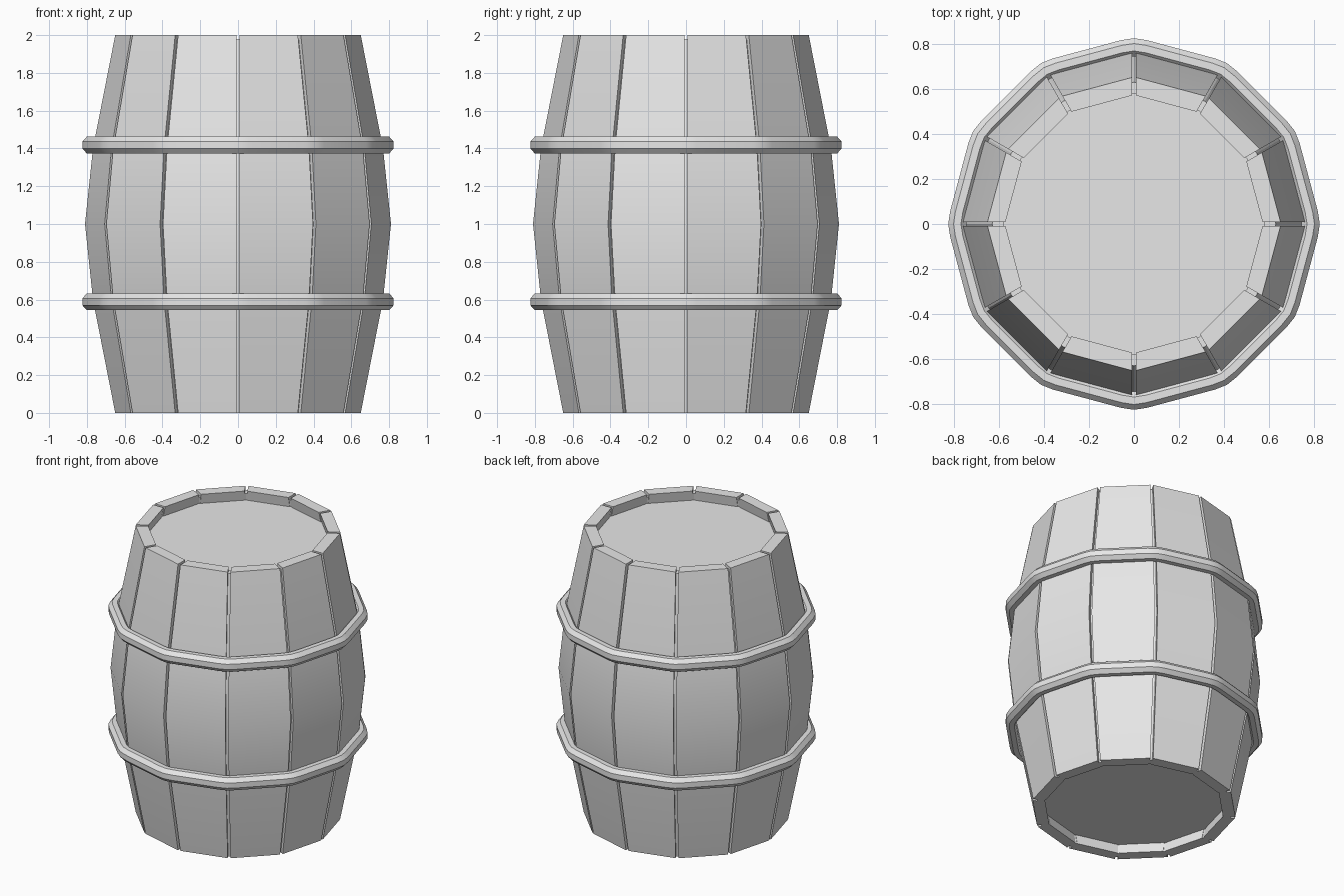
import bpy, bmesh, math

if "Cube" in bpy.data.objects:
    bpy.data.objects.remove(bpy.data.objects["Cube"])

N = 12
PROFILE = [(0.65, 0.0), (0.768, 0.6), (0.81, 1.0), (0.768, 1.4), (0.65, 2.0)]
mat = bpy.data.materials.new("plain grey")
mat.diffuse_color = (0.8, 0.8, 0.8, 1)
mat.use_nodes = True
mat.node_tree.nodes["Principled BSDF"].inputs["Base Color"].default_value = mat.diffuse_color


def finish(bm, name, smooth=None):
    bmesh.ops.recalc_face_normals(bm, faces=bm.faces)
    me = bpy.data.meshes.new(name)
    bm.to_mesh(me)
    bm.free()
    me.materials.append(mat)
    ob = bpy.data.objects.new(name, me)
    bpy.context.collection.objects.link(ob)
    if smooth:
        bpy.ops.object.select_all(action='DESELECT')
        ob.select_set(True)
        bpy.context.view_layer.objects.active = ob
        bpy.ops.object.shade_smooth_by_angle(angle=math.radians(smooth))
    return ob


def sweep(bm, rings, closed):
    """Skin a list of equal point rings; cap the ends unless closed."""
    vs = [[bm.verts.new(p) for p in r] for r in rings]
    m = len(vs[0])
    for i in range(len(vs) - (0 if closed else 1)):
        a, b = vs[i], vs[(i + 1) % len(vs)]
        for j in range(m):
            k = (j + 1) % m
            bm.faces.new((a[j], a[k], b[k], b[j]))
    if not closed:
        bm.faces.new(vs[0])
        bm.faces.new(vs[-1])


def polar(r, a, z):
    return (r * math.cos(a), r * math.sin(a), z)


# staves: bulged planks with narrow parallel gaps
bm = bmesh.new()
GAP = 0.009
for i in range(N):
    a0, a1 = 2 * math.pi * i / N, 2 * math.pi * (i + 1) / N
    rings = []
    for r, z in PROFILE:
        q = r - 0.08
        g, h = GAP / r, GAP / q
        rings.append([polar(r, a0 + g, z), polar(r, a1 - g, z),
                      polar(q, a1 - h, z), polar(q, a0 + h, z)])
    sweep(bm, rings, False)
finish(bm, "staves", 20)

# inner shell closing the gaps between the staves
bm = bmesh.new()
shell = [(r - 0.025, z) for r, z in PROFILE[:-1]] + [(0.629, 1.98)]
section = shell + [(r - 0.05, z) for r, z in reversed(shell)]
sweep(bm, [[polar(r, 2 * math.pi * i / N, z) for r, z in section]
           for i in range(N)], True)
finish(bm, "inner_shell", 20)

# recessed heads at both ends
for name, z0, z1 in (("bottom_head", 0.07, 0.12), ("top_head", 1.88, 1.93)):
    bm = bmesh.new()
    sweep(bm, [[polar(0.61, 2 * math.pi * i / N, z) for i in range(N)]
               for z in (z0, z1)], False)
    finish(bm, name)

# hoops: octagonal bar following the twelve sides with eased corners
for name, zc in (("lower_hoop", 0.588), ("upper_hoop", 1.418)):
    bm = bmesh.new()
    rings = []
    for i in range(N):
        for d, k in ((-4, 0.995), (0, 1.0), (4, 0.995)):
            a = 2 * math.pi * i / N + math.radians(d)
            side = math.cos(math.pi / N) / math.cos(math.pi / N - abs(math.radians(d)))
            rc = 0.79 * side if d else 0.784
            rings.append([polar(rc + 0.048 * math.cos(t) * 0.9, a, zc + 0.048 * math.sin(t))
                          for t in [math.pi / 8 + j * math.pi / 4 for j in range(8)]])
    sweep(bm, rings, True)
    finish(bm, name, 20)
